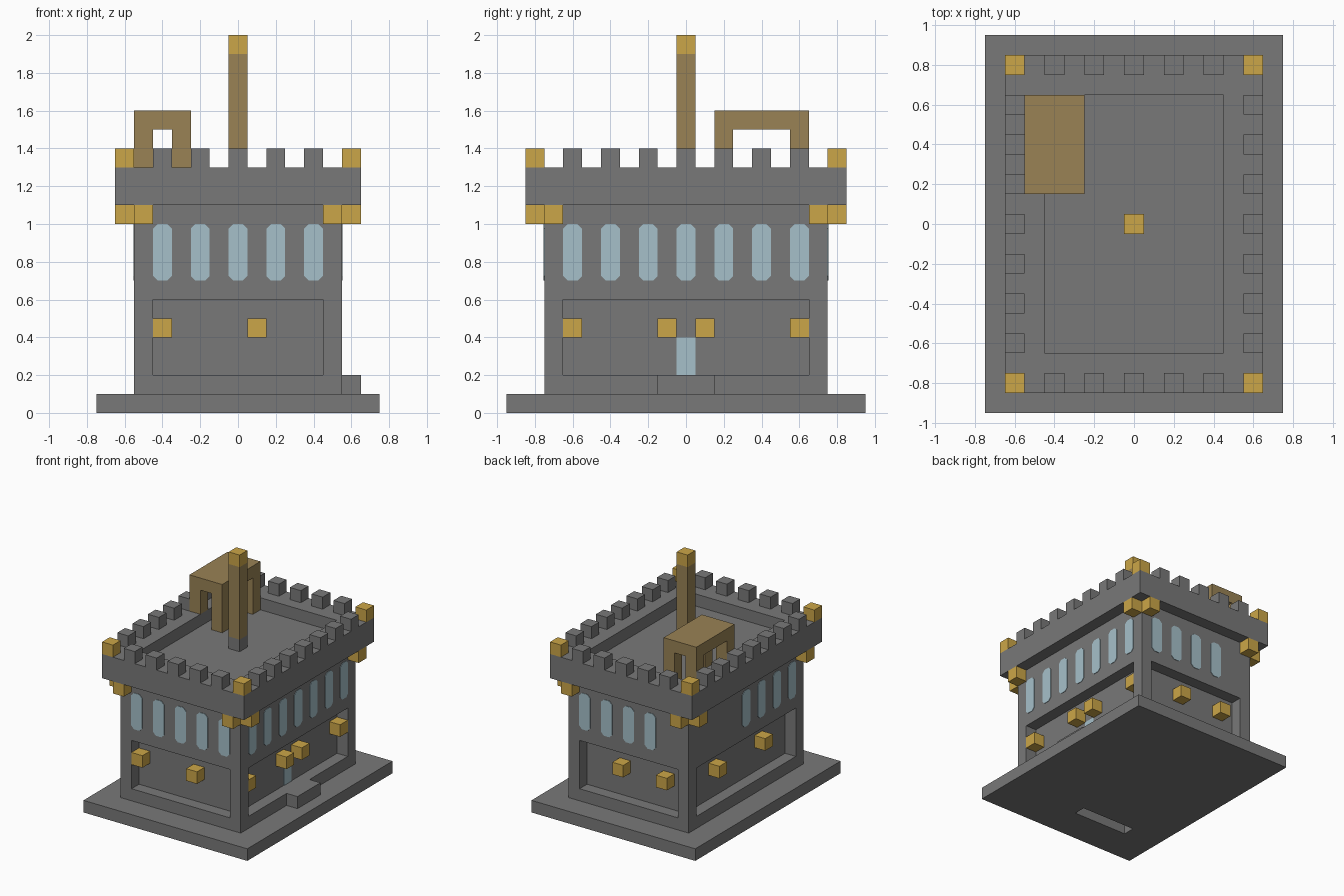
import bpy, bmesh
from mathutils import Matrix, Vector

old = bpy.data.objects.get("Cube")
if old:
    bpy.data.objects.remove(old, do_unlink=True)


def material(name, r, g, b):
    m = bpy.data.materials.new(name)
    m.use_nodes = True
    m.diffuse_color = (r, g, b, 1)
    m.node_tree.nodes["Principled BSDF"].inputs["Base Color"].default_value = (r, g, b, 1)
    return m


STONE = material("grey stone", 0.19, 0.19, 0.19)
GOLD = material("gold", 0.6, 0.38, 0.065)
WOOD = material("brown wood", 0.32, 0.225, 0.09)
GLASS = material("pale blue glass", 0.38, 0.53, 0.59)


def finish(name, bm, mat):
    mesh = bpy.data.meshes.new(name)
    bm.to_mesh(mesh)
    bm.free()
    obj = bpy.data.objects.new(name, mesh)
    bpy.context.collection.objects.link(obj)
    if mat:
        mesh.materials.append(mat)
    return obj


def boxes(name, mat, *extents):
    """One object made of boxes, each given as (x0, x1, y0, y1, z0, z1)."""
    bm = bmesh.new()
    for x0, x1, y0, y1, z0, z1 in extents:
        place = Matrix.Translation(((x0 + x1) / 2, (y0 + y1) / 2, (z0 + z1) / 2))
        size = Matrix.Diagonal((x1 - x0, y1 - y0, z1 - z0, 1))
        bmesh.ops.create_cube(bm, size=1, matrix=place @ size)
    return finish(name, bm, mat)


def block(x, y, z):
    """Extents of a small cube standing at height z."""
    return (x - 0.05, x + 0.05, y - 0.05, y + 0.05, z, z + 0.1)


def cut(obj, name, *extents):
    cutter = boxes(name, None, *extents)
    cutter.hide_render = True
    cutter.hide_viewport = True
    mod = obj.modifiers.new(name, 'BOOLEAN')
    mod.operation = 'DIFFERENCE'
    mod.solver = 'EXACT'
    mod.object = cutter


def steps(n):
    return [0.2 * i for i in range(-n, n + 1)]


def window(name, centre, outward, w=0.05, h=0.15, c=0.025):
    """Thin pane with clipped corners lying on a wall."""
    out = Vector(outward)
    side = Vector((-out.y, out.x, 0))
    outline = [(w, h - c), (w - c, h), (c - w, h), (-w, h - c),
               (-w, c - h), (c - w, -h), (w - c, -h), (w, c - h)]
    bm = bmesh.new()
    face = bm.faces.new([bm.verts.new(Vector(centre) + side * u + Vector((0, 0, v)) - out * 0.002)
                         for u, v in outline])
    new = bmesh.ops.extrude_face_region(bm, geom=[face])["geom"]
    bmesh.ops.translate(bm, vec=out * 0.006, verts=[v for v in new if isinstance(v, bmesh.types.BMVert)])
    bmesh.ops.recalc_face_normals(bm, faces=bm.faces)
    return finish(name, bm, GLASS)


# Base slab with the slot underneath
slot = (-0.45, 0.05, -0.65, -0.55, -0.05, 0.19)
base = boxes("base_slab", STONE, (-0.75, 0.75, -0.95, 0.95, 0, 0.1))
cut(base, "base_slot_cutter", slot)
boxes("slot_block", GOLD, (-0.45, -0.35, -0.65, -0.55, 0.1, 0.19))

# Main walls with a sunken panel on each side
walls = boxes("main_walls", STONE, (-0.55, 0.55, -0.75, 0.75, 0.1, 1.1))
d = 0.098
cut(walls, "front_back_panel_cutter",
    *[(-0.45, 0.45, *sorted((s * (0.75 - d), s * 0.85)), 0.2, 0.6) for s in (-1, 1)])
cut(walls, "side_panel_cutter",
    *[(*sorted((s * (0.55 - d), s * 0.65)), -0.65, 0.65, 0.2, 0.6) for s in (-1, 1)])
cut(walls, "wall_slot_cutter", slot)

# Door and its step
boxes("door", GLASS, (0.447, 0.456, -0.05, 0.05, 0.2, 0.4))
boxes("door_step", STONE, (0.55, 0.65, -0.15, 0.15, 0.1, 0.2))

# Lamps standing in the sunken panels
boxes("front_lamps", GOLD, *[block(x, -0.7, 0.4) for x in (-0.4, 0.1)])
boxes("back_lamps", GOLD, *[block(x, 0.7, 0.4) for x in (-0.3, 0.1)])
boxes("door_side_lamps", GOLD, *[block(0.5, y, 0.4) for y in (-0.6, -0.1, 0.1, 0.6)])
boxes("plain_side_lamps", GOLD, *[block(-0.5, y, 0.4) for y in (-0.3, 0.3)])

# Windows; one back corner of the building is blank wall
for x in steps(2):
    window("front_window", (x, -0.75, 0.85), (0, -1, 0))
    if x > -0.3:
        window("back_window", (x, 0.75, 0.85), (0, 1, 0))
for y in steps(3):
    window("door_side_window", (0.55, y, 0.85), (1, 0, 0))
    if y < 0.1:
        window("plain_side_window", (-0.55, y, 0.85), (-1, 0, 0))

# Overhanging parapet with sunken roof
parapet = boxes("parapet", STONE, (-0.65, 0.65, -0.85, 0.85, 1.1, 1.3))
cut(parapet, "roof_cutter", (-0.45, 0.45, -0.65, 0.65, 1.2, 1.4))

# Battlements, gold corner blocks and brackets
boxes("battlements", STONE,
      *[block(x, s * 0.8, 1.3) for x in steps(2) for s in (-1, 1)],
      *[block(s * 0.6, y, 1.3) for y in steps(3) for s in (-1, 1)])
corners = [(sx, sy) for sx in (-1, 1) for sy in (-1, 1)]
boxes("corner_blocks", GOLD, *[block(sx * 0.6, sy * 0.8, 1.3) for sx, sy in corners])
boxes("corner_brackets", GOLD,
      *[block(sx * 0.5, sy * 0.8, 1.0) for sx, sy in corners],
      *[block(sx * 0.6, sy * 0.7, 1.0) for sx, sy in corners])

# Mast
boxes("mast_foot", STONE, block(0, 0, 1.2))
boxes("mast", WOOD, (-0.05, 0.05, -0.05, 0.05, 1.3, 1.9))
boxes("mast_cap", GOLD, block(0, 0, 1.9))

# Roof shelter: slab on four legs, outer pair on the parapet
boxes("shelter", WOOD, (-0.55, -0.25, 0.15, 0.65, 1.5, 1.6),
      *[(x, x + 0.1, y, y + 0.1, z, 1.5)
        for x, z in ((-0.55, 1.3), (-0.35, 1.2)) for y in (0.15, 0.55)])
